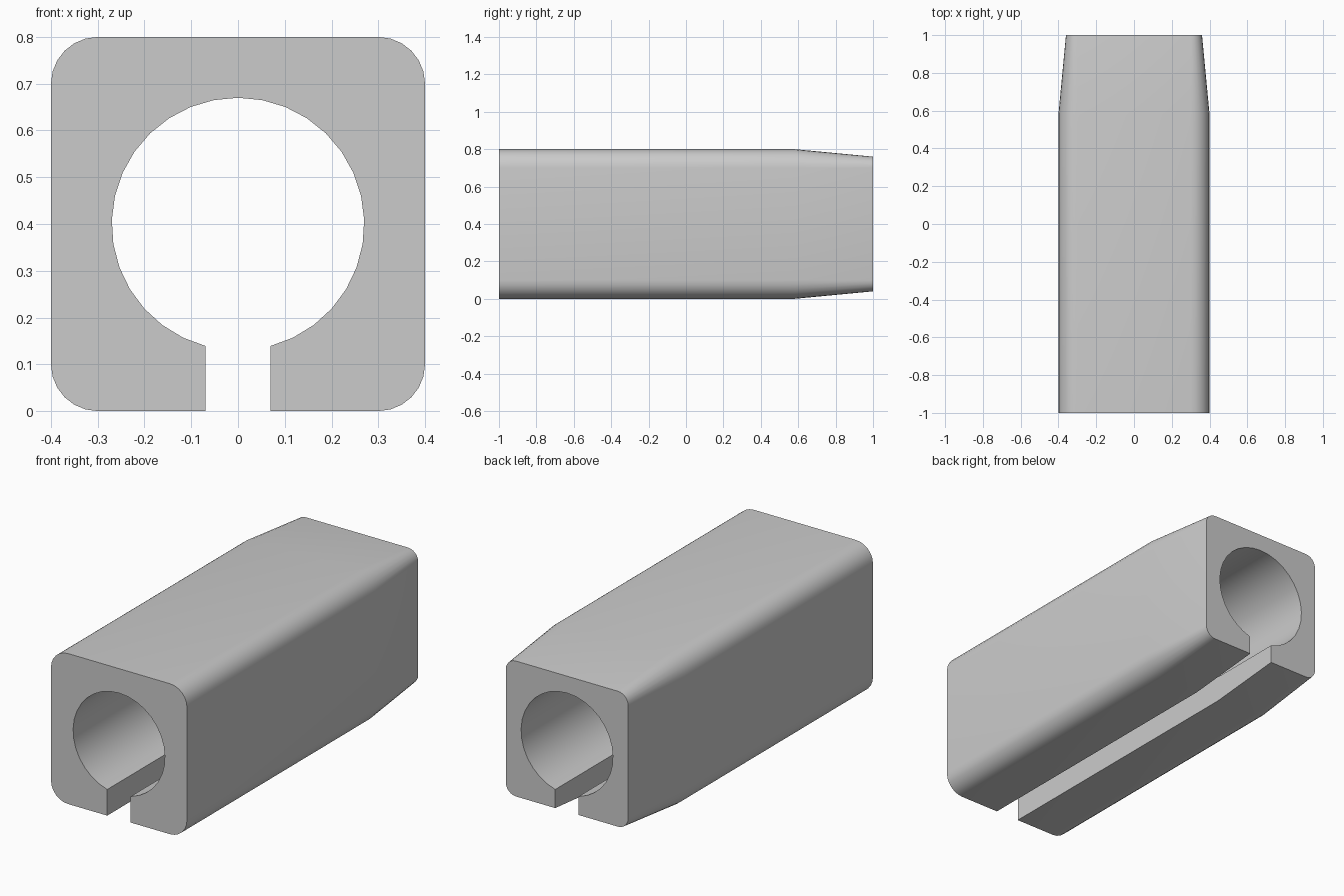
import bpy
import bmesh
from math import sin, cos, asin, pi

cube = bpy.data.objects.get("Cube")
if cube:
    bpy.data.objects.remove(cube, do_unlink=True)

HALF, RADIUS, BORE, SLOT = 0.4, 0.1, 0.27, 0.069
CORNER_STEPS, BORE_STEPS = 6, 30


def arc(cx, cz, r, start, end, steps):
    """Points on an arc, angles measured from +x towards +z."""
    angles = [start + (end - start) * i / steps for i in range(steps + 1)]
    return [(cx + r * cos(a), cz + r * sin(a)) for a in angles]


def section(inset):
    """Rounded square with a round bore that opens through a slot below."""
    c = HALF - RADIUS
    pts = [(SLOT, inset - HALF)]
    for i, (sx, sz) in enumerate([(1, -1), (1, 1), (-1, 1), (-1, -1)]):
        start = (i - 1) * pi / 2
        pts += arc(sx * c, sz * c, RADIUS - inset, start, start + pi / 2, CORNER_STEPS)
    pts.append((-SLOT, inset - HALF))
    # Bore, from the left lip of the slot round to the right lip
    gap = asin(SLOT / BORE)
    pts += arc(0, 0, BORE, 1.5 * pi - gap, gap - pi / 2, BORE_STEPS)
    return pts


# Loft the section: straight body, then a tapered rear end
bm = bmesh.new()
rings = []
for y, inset in [(-1, 0), (0.58, 0), (1, 0.04)]:
    rings.append([bm.verts.new((x, y, z + HALF)) for x, z in section(inset)])
n = len(rings[0])
for a, b in zip(rings, rings[1:]):
    for i in range(n):
        j = (i + 1) % n
        bm.faces.new((a[i], a[j], b[j], b[i]))
bm.faces.new(rings[0])
bm.faces.new(rings[-1][::-1])
bmesh.ops.recalc_face_normals(bm, faces=bm.faces)

mesh = bpy.data.meshes.new("slotted_sleeve")
bm.to_mesh(mesh)
bm.free()
sleeve = bpy.data.objects.new("slotted_sleeve", mesh)
bpy.context.collection.objects.link(sleeve)

# Plain grey material
grey = bpy.data.materials.new("light_grey")
grey.use_nodes = True
color = (0.6, 0.6, 0.6, 1)
grey.diffuse_color = color
grey.node_tree.nodes["Principled BSDF"].inputs["Base Color"].default_value = color
mesh.materials.append(grey)

# Smooth curves, sharp ends and slot
bpy.ops.object.select_all(action="DESELECT")
sleeve.select_set(True)
bpy.context.view_layer.objects.active = sleeve
bpy.ops.object.shade_smooth_by_angle(angle=pi / 6)
